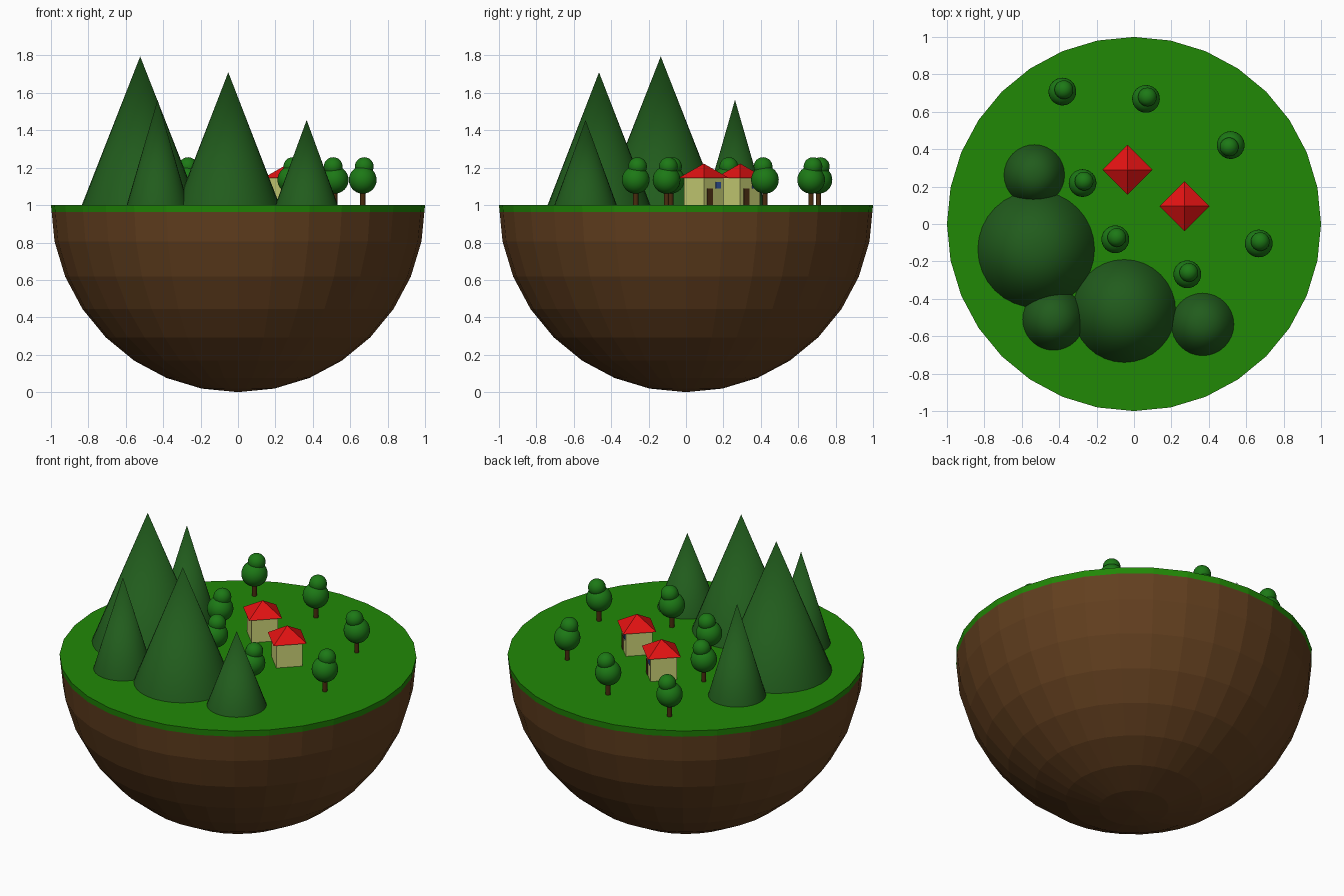
import bpy, bmesh
from math import radians, pi
from mathutils import Matrix, Vector

if "Cube" in bpy.data.objects:
    bpy.data.objects.remove(bpy.data.objects["Cube"])


def material(name, rgb):
    """Material from display colour 0-255, stored as linear."""
    m = bpy.data.materials.new(name)
    m.diffuse_color = [(c / 255) ** 2.2 for c in rgb] + [1]
    m.use_nodes = True
    m.node_tree.nodes["Principled BSDF"].inputs["Base Color"].default_value = m.diffuse_color
    return m


GRASS = material("grass", (38, 135, 15))
EARTH = material("earth", (98, 65, 36))
HILL = material("dark_green", (38, 92, 34))
LEAF = material("leaf", (34, 120, 28))
BARK = material("bark", (75, 48, 22))
WALL = material("wall", (205, 212, 120))
ROOF = material("roof", (225, 25, 25))
DOOR = material("door", (85, 55, 30))
GLASS = material("glass", (60, 95, 175))


def finish(bm, name, mat, smooth=False):
    bmesh.ops.recalc_face_normals(bm, faces=bm.faces)
    me = bpy.data.meshes.new(name)
    bm.to_mesh(me)
    bm.free()
    me.materials.append(mat)
    ob = bpy.data.objects.new(name, me)
    bpy.context.collection.objects.link(ob)
    if smooth:
        bpy.ops.object.select_all(action='DESELECT')
        ob.select_set(True)
        bpy.context.view_layer.objects.active = ob
        bpy.ops.object.shade_smooth_by_angle(angle=radians(30))
    return ob


def sphere_slice(name, z_low, z_high, mat):
    """Horizontal slice of the unit sphere, capped where cut."""
    bm = bmesh.new()
    bmesh.ops.create_uvsphere(bm, u_segments=32, v_segments=16, radius=1,
                              matrix=Matrix.Translation((0, 0, 1)))
    for z, up in ((z_high, 1), (z_low, -1)):
        if z <= 0:
            continue
        geom = bm.verts[:] + bm.edges[:] + bm.faces[:]
        cut = bmesh.ops.bisect_plane(bm, geom=geom, dist=1e-5, plane_co=(0, 0, z),
                                     plane_no=(0, 0, up), clear_outer=True)
        edges = [e for e in cut["geom_cut"] if isinstance(e, bmesh.types.BMEdge)]
        bmesh.ops.contextual_create(bm, geom=edges)
    return finish(bm, name, mat)


def cone(name, x, y, z0, z1, r0, r1, mat, sides=32, turn=0.0, smooth=False):
    bm = bmesh.new()
    mx = Matrix.Translation((x, y, (z0 + z1) / 2)) @ Matrix.Rotation(turn, 4, 'Z')
    bmesh.ops.create_cone(bm, cap_ends=True, segments=sides, radius1=r0,
                          radius2=r1, depth=z1 - z0, matrix=mx)
    bmesh.ops.remove_doubles(bm, verts=bm.verts, dist=1e-5)
    return finish(bm, name, mat, smooth)


def ball(name, loc, r, mat):
    bm = bmesh.new()
    bmesh.ops.create_uvsphere(bm, u_segments=32, v_segments=16, radius=r,
                              matrix=Matrix.Translation(loc))
    return finish(bm, name, mat, True)


def box(name, mx, centre, size, mat):
    bm = bmesh.new()
    bmesh.ops.create_cube(bm, size=1, matrix=mx @ Matrix.Translation(centre)
                          @ Matrix.Diagonal((*size, 1)))
    return finish(bm, name, mat)


# Floating island: earth bowl and grass layer
sphere_slice("earth_bowl", 0, 0.963, EARTH)
sphere_slice("grass_top", 0.963, 1.0, GRASS)

# Cone mountains
for x, y, r, top in ((-0.523, -0.135, 0.312, 1.795), (-0.052, -0.465, 0.275, 1.71),
                     (-0.533, 0.262, 0.162, 1.563), (-0.43, -0.51, 0.165, 1.563),
                     (0.367, -0.537, 0.167, 1.455)):
    cone("mountain", x, y, 1.0, top, r, 0, HILL, smooth=True)

# Trees: trunk, large crown, small offset crown
for x, y, s in ((-0.383, 0.708, 1), (0.064, 0.669, 1), (0.517, 0.422, -1),
                (-0.275, 0.219, 1), (-0.1, -0.082, 1), (0.285, -0.269, 1),
                (0.667, -0.104, 1)):
    cone("tree_trunk", x, y, 1.0, 1.09, 0.014, 0.014, BARK, 16, smooth=True)
    ball("tree_crown", (x, y, 1.135), 0.074, LEAF)
    ball("tree_crown_top", (x + 0.008 * s, y + 0.01 * s, 1.206), 0.05, LEAF)

# Houses turned 45 degrees; door and window on the +x +y side
for x, y in ((-0.035, 0.29), (0.27, 0.095)):
    mx = Matrix.Translation((x, y, 1)) @ Matrix.Rotation(pi / 4, 4, 'Z')
    box("house_walls", mx, (0, 0, 0.075), (0.15, 0.15, 0.15), WALL)
    box("house_door", mx, (0.075, -0.03, 0.044), (0.006, 0.042, 0.088), DOOR)
    box("house_window", mx, (0.075, 0.033, 0.107), (0.006, 0.04, 0.034), GLASS)
    cone("house_roof", x, y, 1.146, 1.222, 0.133, 0, ROOF, 4)
